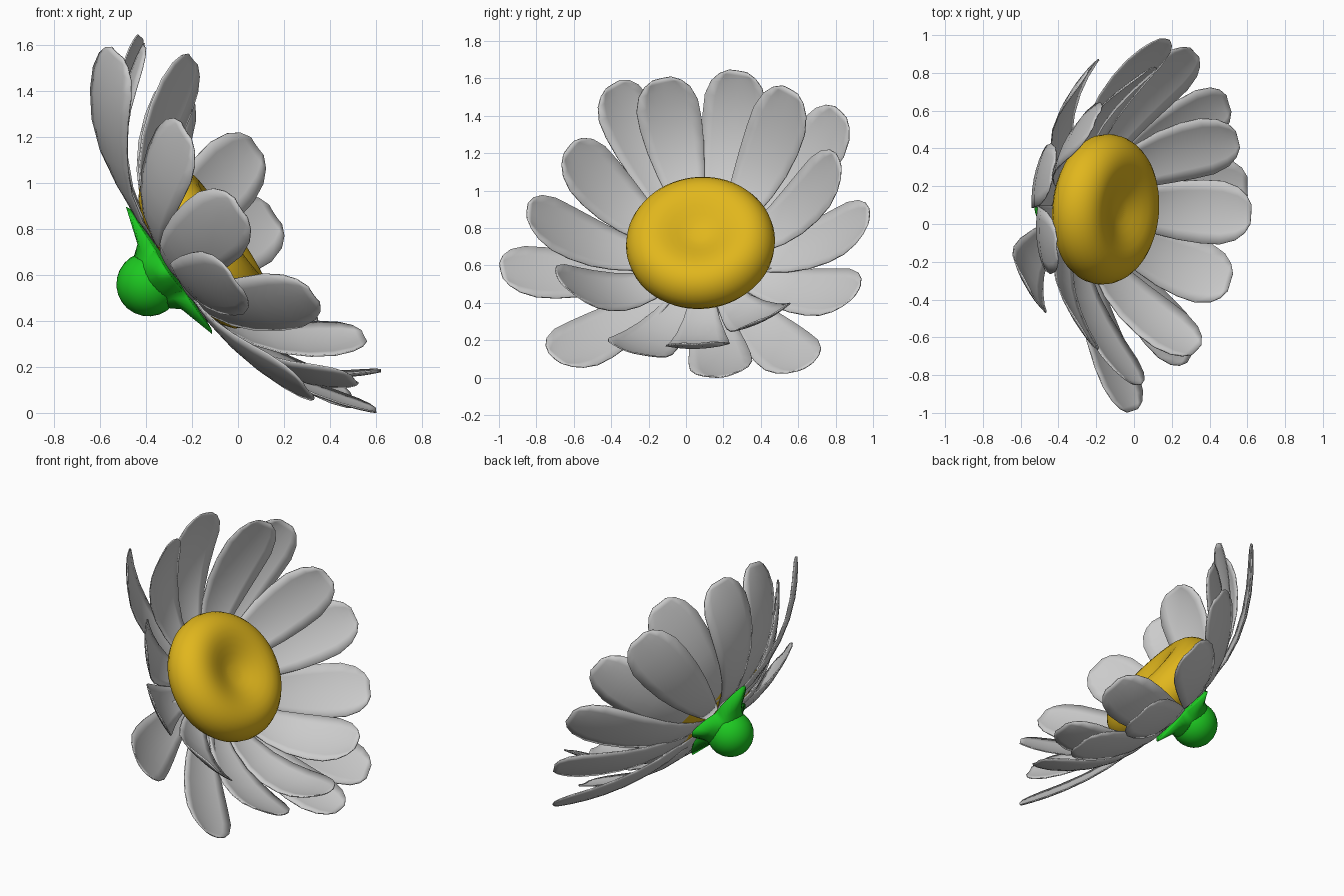
import bpy, bmesh, math
from mathutils import Vector

if "Cube" in bpy.data.objects:
    bpy.data.objects.remove(bpy.data.objects["Cube"])

# Flower frame: axis N faces +x and up, U is "up" within the flower plane
C = Vector((-0.30, 0.09, 0.62))
N = Vector((0.826, -0.07, 0.559)).normalized()
V = (Vector((0, 1, 0)) - N * N.y).normalized()
U = N.cross(V)
if U.z < 0:
    U = -U


def place(a, r, h):
    return C + (V * math.cos(a) + U * math.sin(a)) * r + N * h


def material(name, col):
    m = bpy.data.materials.new(name)
    m.diffuse_color = col
    m.use_nodes = True
    m.node_tree.nodes["Principled BSDF"].inputs["Base Color"].default_value = m.diffuse_color
    return m


def make(name, verts, faces, mat=None, thick=0, subsurf=0):
    me = bpy.data.meshes.new(name)
    me.from_pydata(verts, [], faces)
    bm = bmesh.new()
    bm.from_mesh(me)
    bmesh.ops.recalc_face_normals(bm, faces=bm.faces)
    bm.to_mesh(me)
    bm.free()
    ob = bpy.data.objects.new(name, me)
    bpy.context.collection.objects.link(ob)
    if mat:
        me.materials.append(mat)
    if thick:
        s = ob.modifiers.new("thickness", 'SOLIDIFY')
        s.thickness = thick
        s.offset = 0
    if subsurf:
        s = ob.modifiers.new("smooth", 'SUBSURF')
        s.levels = s.render_levels = subsurf
    for p in me.polygons:
        p.use_smooth = True
    return ob


def revolve(name, rings, n, mat, radius=lambda a, r, i: r, subsurf=0):
    # rings of (r, h), closed with a pole at both ends
    verts = [place(0, 0, rings[0][1])]
    for i, (r, h) in enumerate(rings[1:-1]):
        for k in range(n):
            a = 2 * math.pi * k / n
            verts.append(place(a, radius(a, r, i), h))
    verts.append(place(0, 0, rings[-1][1]))
    m, last, faces = len(rings) - 2, len(verts) - 1, []
    for k in range(n):
        j = (k + 1) % n
        faces.append((0, 1 + k, 1 + j))
        for i in range(m - 1):
            a, b = 1 + i * n, 1 + (i + 1) * n
            faces.append((a + k, b + k, b + j, a + j))
        e = 1 + (m - 1) * n
        faces.append((e + k, last, e + j))
    return make(name, verts, faces, mat, subsurf=subsurf)


yellow = material("yellow", (0.75, 0.47, 0.012, 1))
green = material("green", (0.012, 0.58, 0.015, 1))

# Dimpled yellow centre
revolve("flower_centre", [(0, .26), (.07, .265), (.16, .305), (.25, .33), (.33, .31),
                          (.385, .255), (.41, .18), (.385, .09), (.28, .03), (.12, .02), (0, .02)],
        32, yellow, subsurf=1)

# Round green bulb behind the flower
bulb = [(.14 * math.sin(math.pi * i / 12), -.108 - .14 * math.cos(math.pi * i / 12)) for i in range(13)]
revolve("bulb", bulb, 28, green)


# Four-pointed sepal cup
def star(a, r, i):
    q = (a + math.pi / 4) % (math.pi / 2) - math.pi / 4
    t = 1 - abs(q) / (math.pi / 4)
    reach = .18 if abs(math.sin(a)) > .7 else .10
    return r + reach * t ** 1.1 * (0, .2, 1, .95)[i]


revolve("sepals", [(0, -.10), (.13, -.10), (.135, -.05), (.155, .0), (.145, .01), (0, .02)],
        48, green, star)

# Petals: each curves from the cup out to its tip (tip, bend, twist in degrees)
petals = [((-.43, .28, 1.64), .70, 0), ((-.20, .56, 1.54), .60, 0), ((-.23, .83, 1.42), .62, 0),
          ((.08, .82, 1.16), .58, 0), ((.16, .98, .86), .56, 0), ((.32, .91, .45), .56, 0),
          ((.55, .45, .33), .68, 0), ((.50, .64, .055), .56, 0), ((.60, .20, .005), .58, 0),
          ((.62, .05, .18), .77, 0), ((.51, -.31, .14), .70, 0), ((.30, -.70, .10), .56, 0),
          ((.33, -.67, .51), .62, 0), ((-.01, -.99, .57), .54, 0), ((.01, -.85, .89), .56, 0),
          ((-.23, -.63, 1.23), .60, 0), ((-.53, -.39, 1.57), .70, 18), ((-.41, -.13, 1.60), .70, 0)]
shape = [(0, .28), (.15, .42), (.3, .59), (.45, .77), (.6, .92), (.74, 1), (.85, 1),
         (.93, .84), (.975, .60), (1, .30)]
COLS = 6
for idx, (tip, bend, twist) in enumerate(petals):
    d = Vector(tip) - C
    tv, tu, th = d.dot(V), d.dot(U), d.dot(N)
    ang, tr = math.atan2(tu, tv), math.hypot(tu, tv)
    base = .02 + .012 * (idx % 2)
    p0, p1, p2 = Vector((.13, base)), Vector((bend * tr, base - .03)), Vector((tr, th))
    side = place(ang + math.pi / 2, 1, 0) - C
    verts, faces = [], []
    for s, w in shape:
        p = p0 * (1 - s) ** 2 + p1 * 2 * s * (1 - s) + p2 * s * s
        t = (p1 - p0) * (1 - s) + (p2 - p1) * s
        t.normalize()
        nrm = place(ang, -t.y, t.x) - C
        tw = math.radians(twist) * min(1, s * 2)
        across = side * math.cos(tw) + nrm * math.sin(tw)
        for c in range(COLS + 1):
            x = 2 * c / COLS - 1
            verts.append(place(ang, p.x, p.y) + across * (x * w * .168)
                         + nrm * (.02 * w * x * x))
    for i in range(len(shape) - 1):
        for c in range(COLS):
            a = i * (COLS + 1) + c
            faces.append((a, a + 1, a + COLS + 2, a + COLS + 1))
    make(f"petal_{idx + 1}", verts, faces, thick=.007)
